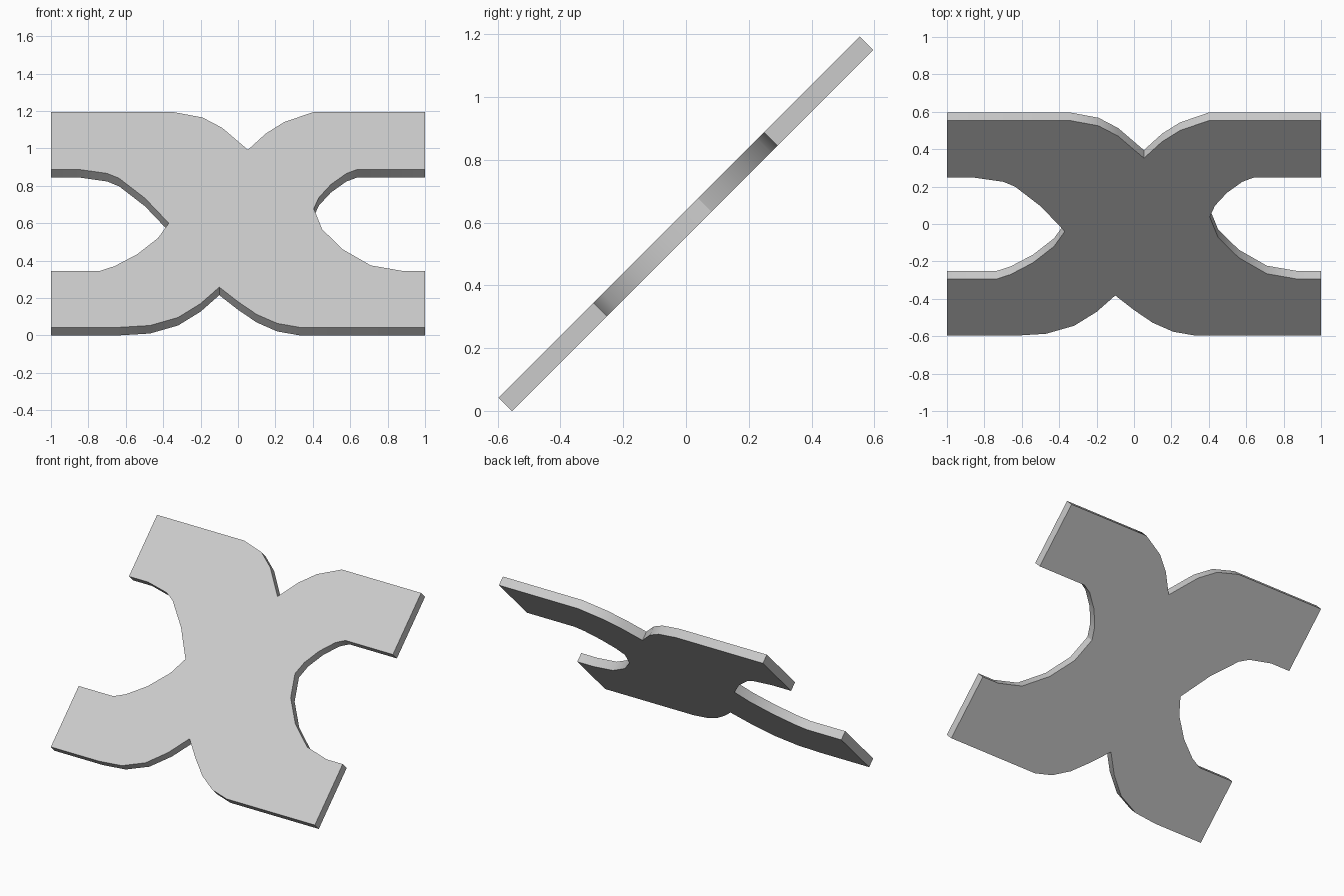
import bpy
import bmesh
from mathutils import Vector

default_cube = bpy.data.objects.get("Cube")
if default_cube:
    bpy.data.objects.remove(default_cube, do_unlink=True)

# Heights of the straight arm edges on the upper face
TOP, UPPER_ARM, LOWER_ARM, BOTTOM = 1.193, 0.888, 0.345, 0.043
DEPTH = 0.043  # half-diagonal step through the plate, along y and down z
TILT_OFFSET = 0.64  # the upper face lies on z = y + offset

# Outline of the four-armed plate as (x, height) on its upper face
top_notch = [(-1, TOP), (-.34, TOP), (-.19, 1.165), (-.085, 1.11), (.053, .992),
             (.15, 1.08), (.246, 1.14), (.4, TOP), (1, TOP)]
right_bay = [(1, UPPER_ARM), (.64, UPPER_ARM), (.58, .866), (.497, .807), (.433, .738),
             (.405, .678), (.45, .567), (.56, .46), (.71, .374), (.877, LOWER_ARM),
             (1, LOWER_ARM)]
bottom_notch = [(1, BOTTOM), (.33, BOTTOM), (.21, .064), (.1, .112), (0, .18),
                (-.1, .258), (-.2, .17), (-.32, .096), (-.47, .053), (-.636, BOTTOM),
                (-1, BOTTOM)]
left_bay = [(-1, LOWER_ARM), (-.738, LOWER_ARM), (-.66, .37), (-.54, .433), (-.428, .52),
            (-.37, .6), (-.497, .733), (-.636, .84), (-.7, .866), (-.856, UPPER_ARM),
            (-1, UPPER_ARM)]
outline = top_notch + right_bay + bottom_notch + left_bay


def make_material(name, color):
    material = bpy.data.materials.new(name)
    material.use_nodes = True
    material.diffuse_color = color
    material.node_tree.nodes["Principled BSDF"].inputs["Base Color"].default_value = color
    return material


def make_tilted_plate(name, points, material):
    # Draw the outline on the sloping plane, then extrude it straight through
    bm = bmesh.new()
    face = bm.faces.new([bm.verts.new((x, z - TILT_OFFSET, z)) for x, z in points])
    extruded = bmesh.ops.extrude_face_region(bm, geom=[face], use_keep_orig=True)["geom"]
    moved = [item for item in extruded if isinstance(item, bmesh.types.BMVert)]
    bmesh.ops.translate(bm, verts=moved, vec=Vector((0, DEPTH, -DEPTH)))
    bmesh.ops.recalc_face_normals(bm, faces=bm.faces[:])
    mesh = bpy.data.meshes.new(name)
    bm.to_mesh(mesh)
    bm.free()
    mesh.materials.append(material)
    plate = bpy.data.objects.new(name, mesh)
    bpy.context.collection.objects.link(plate)
    return plate


# Crossing plate, with the curved edge walls softly shaded
plate = make_tilted_plate("crossing_plate", outline,
                          make_material("light grey", (0.6, 0.6, 0.6, 1)))
bpy.ops.object.select_all(action="DESELECT")
plate.select_set(True)
bpy.context.view_layer.objects.active = plate
bpy.ops.object.shade_smooth_by_angle()
